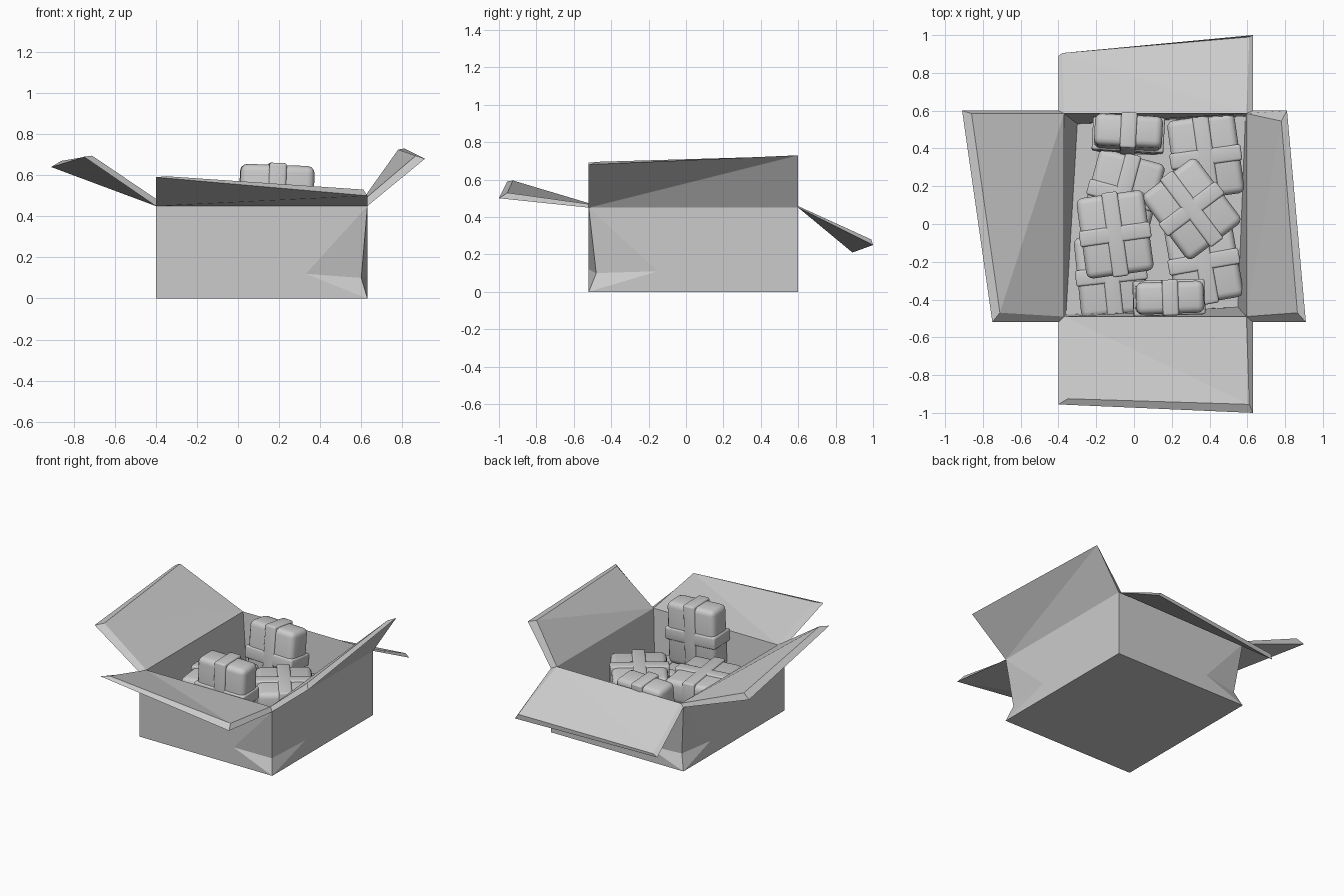
import bpy, bmesh
from math import radians
from mathutils import Matrix, Vector

if "Cube" in bpy.data.objects:
    bpy.data.objects.remove(bpy.data.objects["Cube"], do_unlink=True)

grey = bpy.data.materials.new("plain grey")
grey.use_nodes = True
colour = (0.6, 0.6, 0.6, 1)
grey.diffuse_color = colour
grey.node_tree.nodes["Principled BSDF"].inputs["Base Color"].default_value = colour


def finish(bm, name):
    bmesh.ops.recalc_face_normals(bm, faces=bm.faces)
    mesh = bpy.data.meshes.new(name)
    bm.to_mesh(mesh)
    bm.free()
    mesh.materials.append(grey)
    obj = bpy.data.objects.new(name, mesh)
    bpy.context.collection.objects.link(obj)
    return obj


# Carton: corners run round from front -x, flap i hangs on the rim from corner i to i + 1
X0, X1, Y0, Y1, TOP = -0.4, 0.63, -0.52, 0.6, 0.45
corners = [(X0, Y0), (X1, Y0), (X1, Y1), (X0, Y1)]
inner_rim = [(-0.37, -0.49), (0.595, -0.49), (0.595, 0.585), (-0.37, 0.585)]
inner_base = [(-0.36, -0.48), (0.55, -0.44), (0.59, 0.57), (-0.3, 0.53)]
flap_tips = [
    ((X0, -0.955, 0.59), (X1, -1.0, 0.5)),
    ((0.91, Y0, 0.68), (0.81, Y1, 0.73)),
    ((X1, 1.0, 0.25), (X0, 0.89, 0.21)),
    ((-0.91, Y1, 0.64), (-0.75, Y0, 0.69)),
]
inner_tips = [
    ((-0.35, -0.925, 0.595), (0.61, -0.955, 0.53)),
    ((0.865, -0.47, 0.695), (0.78, 0.545, 0.725)),
    ((0.61, 0.99, 0.28), (-0.38, 0.905, 0.235)),
    ((-0.86, 0.585, 0.67), (-0.71, -0.47, 0.695)),
]
# Crushed bottom corners: pushed-in point, crease end on the wall before and after
dents = {
    1: ((0.6, -0.48, 0.1), (0.33, Y0, 0.12), (X1, -0.15, 0.11)),
    3: ((-0.36, 0.56, 0.1), (-0.1, Y1, 0.11), (X0, 0.3, 0.1)),
}

bm = bmesh.new()


def ring(points, z):
    return [bm.verts.new((x, y, z)) for x, y in points]


def face(*verts):
    bm.faces.new(verts)


base, rim = ring(corners, 0), ring(corners, TOP)
floor, lip = ring(inner_base, 0.03), ring(inner_rim, 0.465)
crush = {i: [bm.verts.new(p) for p in pts] for i, pts in dents.items()}
face(*reversed(base))
face(*floor)
for i in range(4):
    j = (i + 1) % 4
    # Outer wall with its crushed corner, then the inner wall
    if j in crush:
        deep, crease, _ = crush[j]
        face(base[i], base[j], crease, rim[j], rim[i])
        face(crease, deep, rim[j])
        face(crease, base[j], deep)
    else:
        deep, _, crease = crush[i]
        face(base[i], base[j], rim[j], rim[i], crease)
        face(rim[i], deep, crease)
        face(deep, base[i], crease)
    face(floor[j], floor[i], lip[i], lip[j])
    # Open flap with a thick bevelled edge
    oa, ob = [bm.verts.new(p) for p in flap_tips[i]]
    ia, ib = [bm.verts.new(p) for p in inner_tips[i]]
    face(rim[i], rim[j], ob)
    face(rim[i], ob, oa)
    face(lip[i], ib, lip[j])
    face(lip[i], ia, ib)
    face(oa, ob, ib, ia)
    face(rim[i], oa, ia, lip[i])
    face(ob, rim[j], lip[j], ib)
finish(bm, "open_carton")


def rounded_block(bm, size, radius):
    new = bmesh.ops.create_cube(bm, size=1)["verts"]
    bmesh.ops.scale(bm, vec=Vector(size), verts=new)
    edges = list({e for v in new for e in v.link_edges})
    bmesh.ops.bevel(bm, geom=edges, offset=radius, segments=3, profile=0.5, affect="EDGES")


def parcel(name, centre, size, turn, tilt=(0, 0)):
    """Soft parcel lying flat, wrapped by two crossing ribbons."""
    w, d, h = size
    parts = (
        ("wrap", [((w, d, h), 0.035)]),
        ("ribbon", [((0.085, d + 0.02, h + 0.02), 0.012),
                    ((w + 0.02, 0.085, h + 0.018), 0.012)]),
    )
    place = (Matrix.Translation(centre) @ Matrix.Rotation(radians(turn), 4, "Z")
             @ Matrix.Rotation(radians(tilt[1]), 4, "Y")
             @ Matrix.Rotation(radians(tilt[0]), 4, "X"))
    for part, blocks in parts:
        bm = bmesh.new()
        for block, radius in blocks:
            rounded_block(bm, block, radius)
        obj = finish(bm, name + "_" + part)
        obj.matrix_world = place
        bpy.ops.object.select_all(action="DESELECT")
        obj.select_set(True)
        bpy.context.view_layer.objects.active = obj
        bpy.ops.object.shade_smooth_by_angle(angle=radians(40))


# Lower layer, upper layer, then the two parcels standing on edge
FLAT = (0.36, 0.43, 0.16)
parcel("back_left_parcel", (-0.06, 0.15, 0.12), FLAT, -15)
parcel("back_right_parcel", (0.38, 0.355, 0.13), FLAT, 8)
parcel("front_left_parcel", (-0.12, -0.27, 0.12), FLAT, 6)
parcel("front_right_parcel", (0.37, -0.2, 0.12), FLAT, 10)
parcel("upper_left_parcel", (-0.1, -0.055, 0.29), FLAT, 8)
parcel("upper_right_parcel", (0.305, 0.08, 0.28), FLAT, 37)
parcel("back_standing_parcel", (-0.03, 0.475, 0.29), (0.36, 0.43, 0.17), -3, (84, 0))
parcel("front_standing_parcel", (0.185, -0.39, 0.435), (0.36, 0.43, 0.17), 2, (90, 2))
